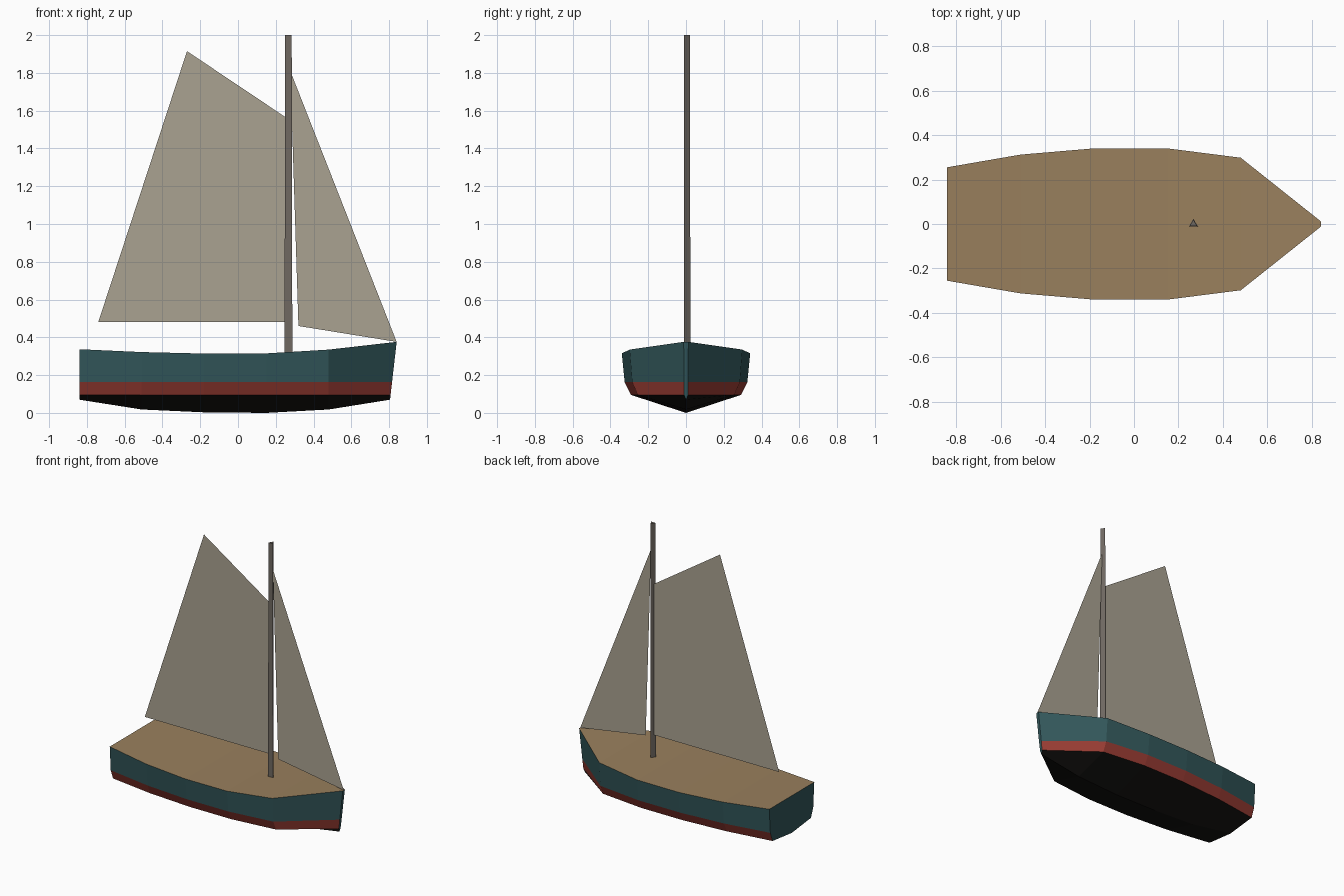
import bpy, bmesh
from math import radians
from mathutils import Matrix

if "Cube" in bpy.data.objects:
    bpy.data.objects.remove(bpy.data.objects["Cube"])


def material(name, rgb):
    m = bpy.data.materials.new(name)
    m.diffuse_color = (*rgb, 1)
    m.use_nodes = True
    m.node_tree.nodes["Principled BSDF"].inputs["Base Color"].default_value = m.diffuse_color
    return m


teal = material("teal_paint", (0.032, 0.095, 0.103))
red = material("red_paint", (0.32, 0.046, 0.034))
black = material("black_paint", (0.008, 0.007, 0.006))
wood = material("deck_wood", (0.32, 0.215, 0.11))
spar = material("mast_wood", (0.16, 0.14, 0.12))
cloth = material("sail_cloth", (0.40, 0.36, 0.285))


def finish(name, bm, mats, recalc=True):
    if recalc:
        bmesh.ops.recalc_face_normals(bm, faces=bm.faces)
    mesh = bpy.data.meshes.new(name)
    bm.to_mesh(mesh)
    bm.free()
    for m in mats:
        mesh.materials.append(m)
    obj = bpy.data.objects.new(name, mesh)
    bpy.context.collection.objects.link(obj)
    return obj


# Hull stations: x, deck half width, deck height, keel height
stations = [
    (-0.84, 0.255, 0.337, 0.070),
    (-0.51, 0.312, 0.322, 0.018),
    (-0.18, 0.340, 0.314, 0.003),
    (0.15, 0.340, 0.315, 0.000),
    (0.48, 0.298, 0.335, 0.018),
    (0.805, 0.012, 0.376, 0.070),
]
bm = bmesh.new()
rings = []
for i, (x, w, top, keel) in enumerate(stations):
    half = [(w, top), (w * 0.955, 0.163), (w * 0.855, 0.095)]
    section = half + [(0, keel)] + [(-y, z) for y, z in reversed(half)]
    rake = 0.035 / (top - keel) if i == len(stations) - 1 else 0  # raked stem
    rings.append([bm.verts.new((x + rake * (z - keel), y, z)) for y, z in section])

# Planking in painted bands, then the deck strip between the two sheer lines
bands = [0, 1, 2, 2, 1, 0, 3]
for a, b in zip(rings, rings[1:]):
    for j, band in enumerate(bands):
        k = (j + 1) % len(bands)
        bm.faces.new((a[j], a[k], b[k], b[j])).material_index = band
# Transom and stem
bm.faces.new(rings[0])
bm.faces.new(rings[-1])
finish("hull", bm, [teal, red, black, wood])

# Three-sided tapered mast
bm = bmesh.new()
base, tip = 0.29, 2.0
bmesh.ops.create_cone(
    bm, cap_ends=True, segments=3, radius1=0.024, radius2=0.020, depth=tip - base,
    matrix=Matrix.Translation((0.267, 0, (base + tip) / 2)))
# Put one corner toward +y
v = max(bm.verts, key=lambda p: abs(p.co.y))
flat = sorted({round(p.co.y, 3) for p in bm.verts})
if abs(flat[0]) > abs(flat[-1]) + 0.001:
    bmesh.ops.rotate(bm, verts=bm.verts, cent=(0.267, 0, 0),
                     matrix=Matrix.Rotation(radians(180), 3, 'Z'))
finish("mast", bm, [spar])


# Flat sails on the centre line
def sail(name, outline):
    bm = bmesh.new()
    bm.faces.new([bm.verts.new((x, 0, z)) for x, z in outline])
    finish(name, bm, [cloth], recalc=False)


sail("main_sail", [(-0.74, 0.48), (0.26, 0.48), (0.26, 1.56), (-0.27, 1.915)])
sail("fore_sail", [(0.32, 0.46), (0.84, 0.376), (0.277, 1.81)])
